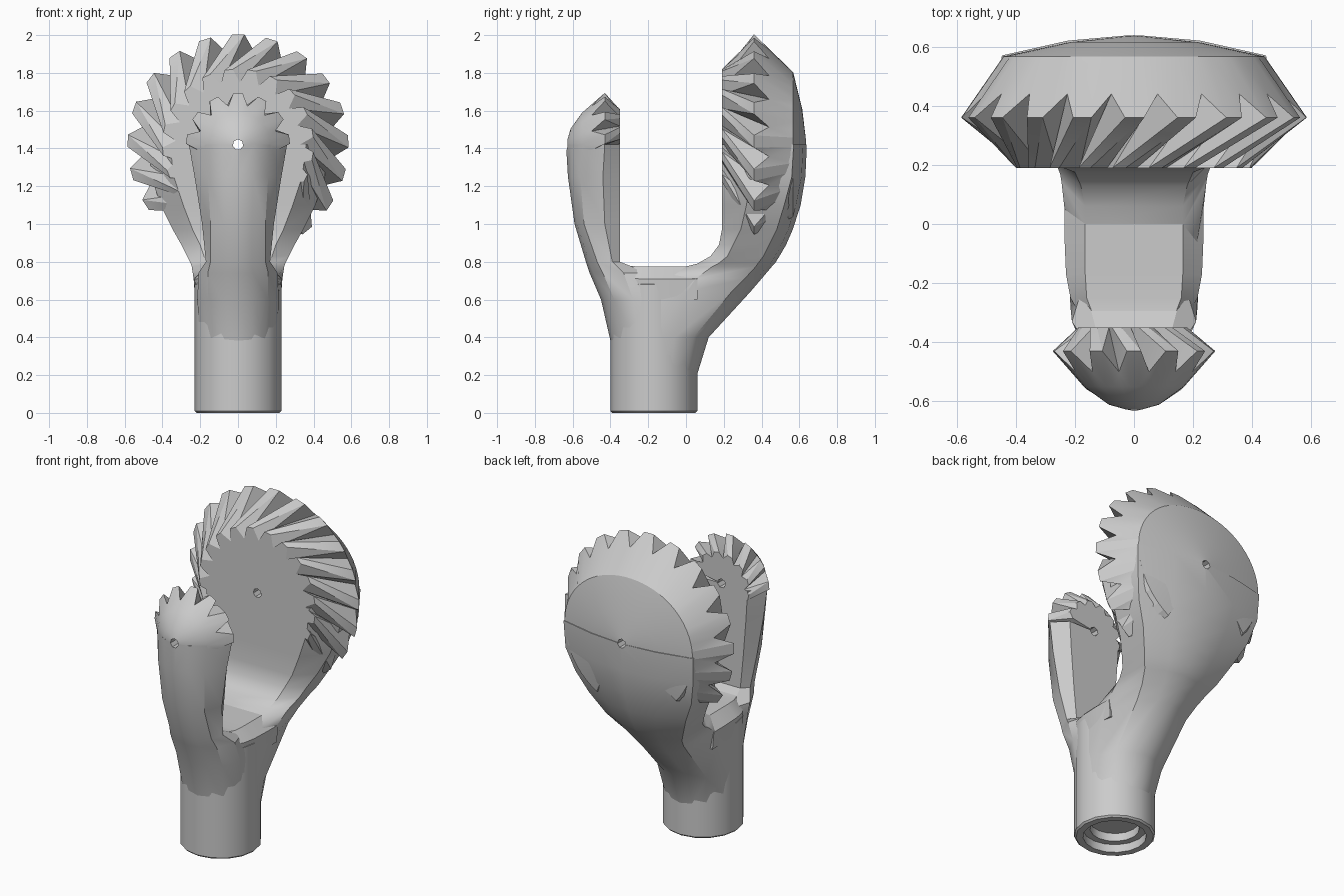
import bpy, bmesh
from math import sin, cos, pi, radians

if "Cube" in bpy.data.objects:
    bpy.data.objects.remove(bpy.data.objects["Cube"])

HUB_Z = 1.42
SHAFT_Y = -0.17


def finish(name, bm, angle=30):
    bmesh.ops.remove_doubles(bm, verts=bm.verts, dist=0.0005)
    bmesh.ops.recalc_face_normals(bm, faces=bm.faces)
    me = bpy.data.meshes.new(name)
    bm.to_mesh(me)
    bm.free()
    ob = bpy.data.objects.new(name, me)
    bpy.context.collection.objects.link(ob)
    bpy.ops.object.select_all(action='DESELECT')
    ob.select_set(True)
    bpy.context.view_layer.objects.active = ob
    bpy.ops.object.shade_smooth_by_angle(angle=radians(angle))
    return ob


def bridge(bm, a, b, closed=True):
    n = len(a)
    for i in range(n if closed else n - 1):
        j = (i + 1) % n
        bm.faces.new((a[i], a[j], b[j], b[i]))


def loft(name, sections, angle=30):
    """Skin a list of closed point rings and cap both ends."""
    bm = bmesh.new()
    rings = [[bm.verts.new(p) for p in s] for s in sections]
    for a, b in zip(rings, rings[1:]):
        bridge(bm, a, b)
    bm.faces.new(rings[0])
    bm.faces.new(rings[-1])
    return finish(name, bm, angle)


def revolve_z(name, profile, sides):
    """Profile of (radius, z) turned around the shaft axis."""
    return loft(name, [[(r * cos(2 * pi * i / sides), SHAFT_Y + r * sin(2 * pi * i / sides), z)
                        for i in range(sides)] for r, z in profile])


def arm(name, rows):
    """Loft of sections: z, inner/widest/crease/outer y, then their half widths."""
    sections = []
    for z, yi, ym, yc, yo, w1, w2, w3 in rows:
        half = [(w1, yi), (w2, ym), (w3, yc), (w3 * 0.5, yc + (yo - yc) * 0.72)]
        pts = half + [(0, yo)] + [(-x, y) for x, y in reversed(half)]
        sections.append([(x, y, z) for x, y in pts])
    return loft(name, sections, 32)


def toothed_head(name, start, end, teeth, twist, tip, valley, outer, flatten=0):
    """Part-circle bevel gear around the y axis. tip and valley hold (radius, y)
    at the inner face and at the rim; outer is the smooth back profile."""
    bm = bmesh.new()
    step = (end - start) / teeth
    samples = []
    for t in range(teeth):
        samples += [(t, 0), (t + 0.32, 1), (t + 0.68, 1)]
    samples.append((teeth, 0))
    cols = []
    for t, is_tip in samples:
        ang = start + t * step
        p = tip if is_tip else valley
        column = [(0, tip[0][1], ang), (*p[0], ang + twist), (*p[1], ang)]
        squash = 1 - flatten * max(0, sin(radians(ang))) ** 2
        column += [(r * squash, y, ang) for r, y in outer]
        cols.append([bm.verts.new((r * cos(radians(a)), y, HUB_Z + r * sin(radians(a))))
                     for r, y, a in column])
    for a, b in zip(cols, cols[1:]):
        bridge(bm, a, b, closed=False)
    bm.faces.new(cols[0])
    bm.faces.new(cols[-1])
    bmesh.ops.triangulate(bm, faces=bm.faces)
    return finish(name, bm, 22)


# Socketed shaft
revolve_z("shaft", [(0.2, 0.70), (0.23, 0.68), (0.23, 0.01), (0.22, 0), (0.18, 0),
                    (0.18, 0.05), (0.14, 0.05), (0.14, 0.10)], 16)

# Chamfered saddle at the bottom of the fork: y, top z, top and side half widths
loft("saddle", [[(wt, y, z), (ws, y, z - 0.065), (ws * 0.96, y, 0.60),
                 (-ws * 0.96, y, 0.60), (-ws, y, z - 0.065), (-wt, y, z)]
                for y, z, wt, ws in [(-0.37, 0.80, 0.11, 0.14), (-0.33, 0.78, 0.13, 0.17),
                                     (-0.25, 0.775, 0.16, 0.215), (-0.17, 0.775, 0.165, 0.23),
                                     (-0.05, 0.775, 0.165, 0.235), (0.06, 0.775, 0.165, 0.235)]])

# Broad rear arm, growing from the shaft into a spoon-shaped back
rear_arm = arm("rear_arm", [
    (0.20, -0.17, -0.08, 0.00, 0.058, 0.215, 0.20, 0.14),
    (0.40, -0.17, -0.06, 0.04, 0.12, 0.22, 0.22, 0.17),
    (0.64, -0.17, 0.00, 0.24, 0.34, 0.22, 0.23, 0.18),
    (0.71, -0.15, 0.05, 0.31, 0.40, 0.20, 0.235, 0.20),
    (0.775, 0.00, 0.14, 0.37, 0.455, 0.165, 0.245, 0.23),
    (0.79, 0.06, 0.17, 0.38, 0.47, 0.165, 0.25, 0.24),
    (0.83, 0.13, 0.22, 0.41, 0.495, 0.18, 0.27, 0.265),
    (0.89, 0.175, 0.25, 0.44, 0.53, 0.20, 0.30, 0.295),
    (0.97, 0.19, 0.29, 0.48, 0.565, 0.24, 0.345, 0.335),
    (1.10, 0.19, 0.32, 0.52, 0.607, 0.29, 0.41, 0.40),
    (1.25, 0.19, 0.34, 0.56, 0.632, 0.34, 0.46, 0.44),
    (1.42, 0.19, 0.36, 0.57, 0.64, 0.36, 0.47, 0.447)])

# Narrow front arm
front_arm = arm("front_arm", [
    (0.36, -0.17, -0.25, -0.34, -0.395, 0.215, 0.20, 0.14),
    (0.60, -0.17, -0.28, -0.38, -0.45, 0.22, 0.215, 0.16),
    (0.74, -0.20, -0.33, -0.44, -0.51, 0.17, 0.21, 0.16),
    (0.80, -0.35, -0.39, -0.47, -0.53, 0.13, 0.17, 0.145),
    (1.00, -0.35, -0.43, -0.54, -0.59, 0.15, 0.19, 0.145),
    (1.25, -0.35, -0.44, -0.56, -0.625, 0.17, 0.23, 0.16),
    (1.42, -0.35, -0.43, -0.55, -0.635, 0.18, 0.26, 0.17)])

# Large slanted-tooth head on the rear arm
rear_head = toothed_head("rear_toothed_head", -60, 222, 16, 25,
                         tip=((0.40, 0.19), (0.585, 0.36)),
                         valley=((0.33, 0.19), (0.51, 0.44)),
                         outer=[(0.442, 0.567), (0.22, 0.615), (0, 0.638)], flatten=0.13)

# Small toothed head on the front arm
front_head = toothed_head("front_toothed_head", -8, 188, 7, 18,
                          tip=((0.19, -0.35), (0.275, -0.43)),
                          valley=((0.16, -0.35), (0.21, -0.50)),
                          outer=[(0.17, -0.55), (0.085, -0.611), (0, -0.635)])

# Pin hole through both arms
bpy.ops.mesh.primitive_cylinder_add(vertices=7, radius=0.028, depth=2,
                                    location=(0, 0, HUB_Z), rotation=(pi / 2, 0, 0))
cutter = bpy.context.object
cutter.name = "pin_hole_cutter"
cutter.hide_render = True
for ob in (rear_arm, front_arm, rear_head, front_head):
    mod = ob.modifiers.new("pin_hole", 'BOOLEAN')
    mod.operation = 'DIFFERENCE'
    mod.solver = 'EXACT'
    mod.object = cutter
    bpy.context.view_layer.objects.active = ob
    bpy.ops.object.modifier_apply(modifier=mod.name)
bpy.data.objects.remove(cutter)
